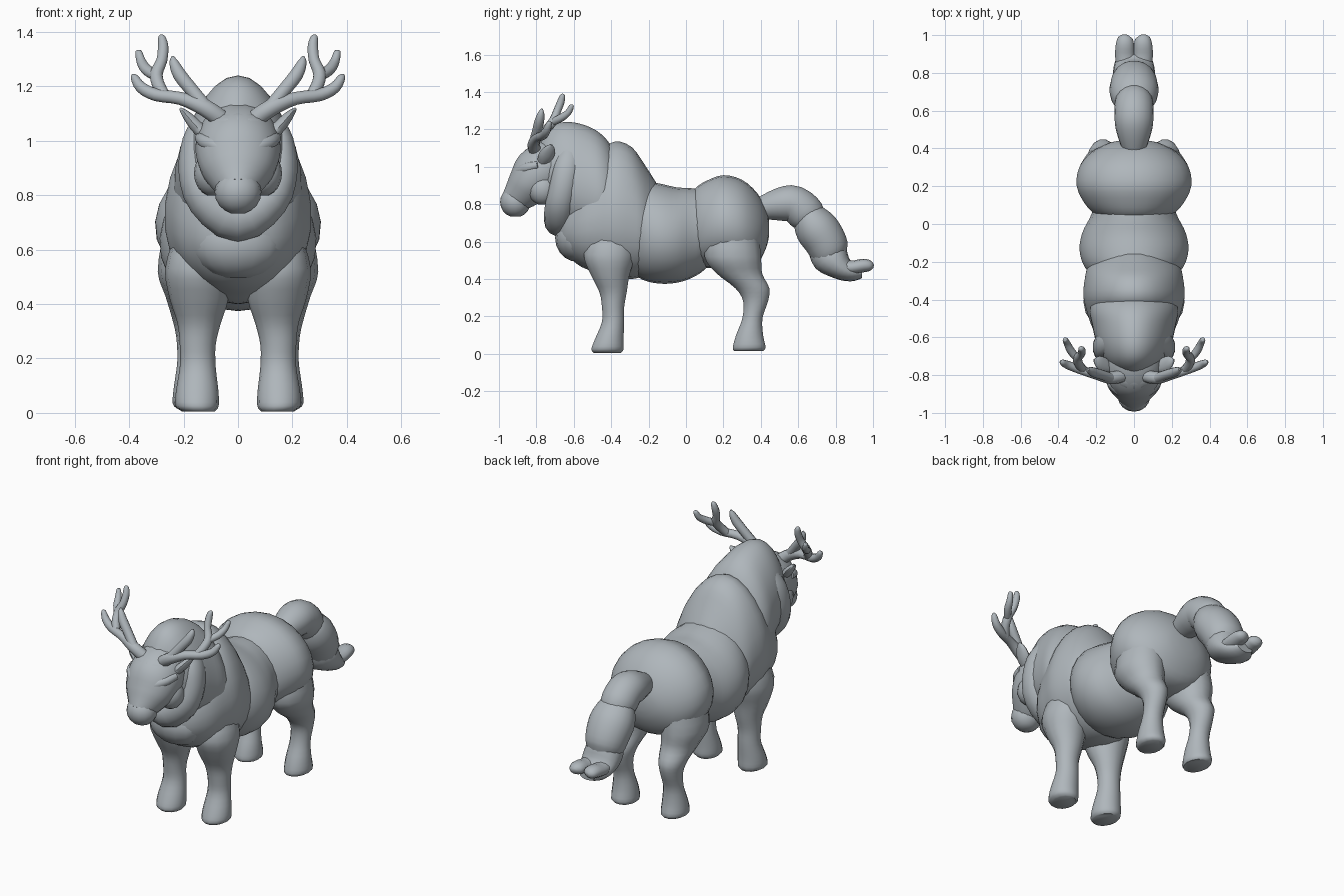
import bpy, bmesh, math
from mathutils import Vector

grey = bpy.data.materials.new("stone grey")
grey.diffuse_color = (0.43, 0.47, 0.50, 1)


def catmull(pts, steps):
    """Smoothly resample a list of station tuples."""
    out = []
    for i in range(len(pts) - 1):
        p0, p1 = pts[max(i - 1, 0)], pts[i]
        p2, p3 = pts[i + 1], pts[min(i + 2, len(pts) - 1)]
        for s in range(steps):
            t = s / steps
            out.append([0.5 * (2 * b + (c - a) * t + (2 * a - 5 * b + 4 * c - d) * t * t
                               + (3 * b - a - 3 * c + d) * t ** 3)
                        for a, b, c, d in zip(p0, p1, p2, p3)])
    return out + [list(pts[-1])]


def skin(name, rings, mirror):
    """Bridge rings of points, cap both ends, and optionally mirror across x."""
    bm = bmesh.new()
    rows = [[bm.verts.new(p) for p in ring] for ring in rings]
    n = len(rows[0])
    for a, b in zip(rows, rows[1:]):
        for i in range(n):
            bm.faces.new((a[i], a[(i + 1) % n], b[(i + 1) % n], b[i]))
    bm.faces.new(rows[0])
    bm.faces.new(rows[-1])
    bmesh.ops.recalc_face_normals(bm, faces=bm.faces)
    me = bpy.data.meshes.new(name)
    bm.to_mesh(me)
    bm.free()
    me.materials.append(grey)
    ob = bpy.data.objects.new(name, me)
    bpy.context.collection.objects.link(ob)
    if mirror:
        m = ob.modifiers.new("mirror", 'MIRROR')
        m.use_mirror_merge = False
    return ob


def trunk(name, stations, pear=0.0, n=24):
    """Upright rings along y: (y, bottom, top, half width); pear widens the lower half."""
    rings = []
    for y, lo, hi, w in catmull(stations, 3):
        ring = []
        for i in range(n):
            a = math.tau * i / n
            ring.append((w * math.cos(a) * (1 - pear * math.sin(a)), y,
                         (lo + hi) / 2 + (hi - lo) / 2 * math.sin(a)))
        rings.append(ring)
    return skin(name, rings, False)


def limb(name, stations, mirror=True, ref=(1, 0, 0), n=12, steps=3, level=False):
    """Rings square to a path: (x, y, z, radius along ref, other radius)."""
    st = catmull(stations, steps)
    c = [Vector(s[:3]) for s in st]
    rings = []
    for i, s in enumerate(st):
        t = (c[min(i + 1, len(c) - 1)] - c[max(i - 1, 0)]).normalized()
        if level:
            t = Vector((0, 0, 1))
        u = Vector(ref)
        u = (u - t * u.dot(t)).normalized()
        v = t.cross(u)
        rings.append([c[i] + u * s[3] * math.cos(math.tau * k / n)
                      + v * s[4] * math.sin(math.tau * k / n) for k in range(n)])
    return skin(name, rings, mirror)


def blob(name, loc, r, mirror=False):
    """Ellipsoid built from latitude rings."""
    rings = []
    for j in range(1, 10):
        a = math.pi * j / 10
        rings.append([(loc[0] + r[0] * math.sin(a) * math.cos(b),
                       loc[1] + r[1] * math.sin(a) * math.sin(b),
                       loc[2] + r[2] * math.cos(a))
                      for b in (math.tau * k / 16 for k in range(16))])
    return skin(name, rings, mirror)


# Body lobes, rear to front
trunk("hindquarters", [(.01, .52, .82, .13), (.05, .47, .885, .205), (.11, .46, .925, .262), (.2, .455, .955, .303),
                       (.3, .45, .93, .29), (.38, .48, .86, .225), (.43, .57, .77, .13), (.445, .64, .70, .04)], .06)
trunk("barrel", [(-.32, .45, .88, .18), (-.23, .395, .92, .26), (-.14, .375, .91, .288), (-.05, .38, .89, .275),
                 (.03, .405, .885, .235), (.1, .45, .87, .2), (.16, .52, .8, .12)], .06)
trunk("shoulders", [(-.68, .58, .74, .07), (-.64, .53, .84, .15), (-.56, .465, .97, .215), (-.46, .43, 1.08, .25),
                    (-.38, .405, 1.135, .268), (-.29, .4, 1.105, .26), (-.22, .42, 1.01, .24),
                    (-.15, .47, .9, .17)], .14)
trunk("mane", [(-.79, .9, 1.11, .07), (-.75, .8, 1.18, .13), (-.7, .72, 1.225, .17), (-.63, .67, 1.24, .198),
               (-.54, .62, 1.222, .218), (-.46, .6, 1.18, .232), (-.4, .62, 1.11, .21), (-.36, .7, 1.0, .14)], .18)

# Fur ruff hugging the jaw, and the chest below it
side = [(.13, -.62, 1.08, .05, .03), (.155, -.635, 1.0, .07, .05), (.155, -.655, .89, .075, .065),
        (.115, -.675, .785, .08, .075)]
ruff = side + [(0, -.675, .715, .085, .09)] + [(-p[0],) + p[1:] for p in reversed(side)]
limb("ruff", ruff, False, (0, 1, 0), 14)
blob("chest", (0, -.575, .62), (.17, .125, .13))

# Legs
limb("front_leg", [(.145, -.42, .005, .06, .075), (.15, -.42, .025, .079, .088), (.15, -.41, .08, .078, .078),
                   (.148, -.39, .17, .066, .061), (.148, -.39, .25, .066, .061), (.143, -.39, .33, .08, .075),
                   (.143, -.405, .42, .108, .105), (.15, -.41, .53, .118, .14), (.14, -.39, .66, .09, .11)],
     n=14, level=True)
limb("hind_leg", [(.16, .335, .015, .062, .08), (.165, .338, .035, .075, .09), (.165, .34, .1, .07, .074),
                  (.165, .355, .19, .058, .055), (.165, .372, .28, .062, .068), (.165, .355, .35, .078, .093),
                  (.165, .285, .43, .102, .125), (.17, .25, .52, .125, .155), (.15, .25, .66, .125, .14)],
     n=14, level=True)

# Tail lobes and split tip
limb("tail_base", [(0, .37, .77, .05, .05), (0, .43, .785, .075, .07), (0, .51, .8, .098, .092),
                   (0, .58, .8, .103, .1), (0, .65, .74, .1, .1), (0, .69, .68, .06, .06)], False, n=18)
limb("tail_middle", [(0, .62, .775, .05, .05), (0, .645, .745, .1, .085), (0, .69, .68, .128, .115),
                     (0, .74, .61, .126, .115), (0, .78, .53, .105, .1), (0, .82, .48, .05, .05)], False, n=18)
limb("tail_end", [(0, .72, .59, .08, .08), (0, .77, .52, .108, .1), (0, .83, .46, .108, .068),
                  (0, .89, .432, .088, .046), (0, .94, .43, .05, .025)], False, n=16)
limb("tail_tip", [(.04, .82, .46, .05, .04), (.048, .89, .462, .052, .036), (.048, .95, .472, .048, .036),
                  (.045, .985, .47, .038, .028), (.042, 1.0, .467, .015, .012)])

# Head
limb("head", [(0, -.64, 1.03, .12, .11), (0, -.72, 1.01, .15, .135), (0, -.79, .96, .156, .145),
              (0, -.845, .9, .14, .118), (0, -.885, .855, .108, .097), (0, -.93, .81, .065, .07)], False, n=18)
blob("muzzle", (0, -.912, .812), (.086, .082, .083))
blob("cheek", (.09, -.765, .88), (.072, .08, .085), True)
blob("forehead", (0, -.8, 1.03), (.125, .09, .08))
limb("brow", [(.02, -.915, .945, .02, .02), (.07, -.888, .975, .027, .027), (.115, -.845, .995, .029, .029),
              (.14, -.79, 1.01, .02, .02)], ref=(0, 0, 1), n=10)
limb("ear", [(.12, -.77, 1.02, .025, .025), (.155, -.75, 1.055, .042, .024), (.19, -.73, 1.095, .032, .016),
             (.212, -.72, 1.118, .006, .005)], ref=(0, 1, 0), n=10)


# Antlers: main beam, fork and tines
def antler(name, pts):
    limb(name, [p + (p[3],) for p in pts], ref=(0, 1, 0), n=10)


antler("antler_beam", [(.05, -.8, 1.07, .035), (.12, -.815, 1.12, .033), (.21, -.795, 1.155, .025),
                       (.3, -.765, 1.168, .024), (.355, -.745, 1.195, .022), (.38, -.732, 1.232, .015),
                       (.384, -.73, 1.245, .005)])
antler("antler_inner_tine", [(.11, -.82, 1.11, .028), (.165, -.8, 1.18, .026), (.213, -.785, 1.24, .026),
                             (.235, -.775, 1.285, .018), (.24, -.77, 1.31, .005)])
antler("antler_fork", [(.265, -.775, 1.16, .022), (.29, -.745, 1.2, .024), (.3, -.71, 1.245, .024),
                       (.28, -.69, 1.295, .021), (.275, -.67, 1.345, .02), (.28, -.66, 1.38, .014),
                       (.28, -.658, 1.39, .004)])
antler("antler_outer_tine", [(.295, -.72, 1.235, .02), (.335, -.67, 1.26, .021), (.355, -.63, 1.29, .018),
                             (.365, -.612, 1.325, .013), (.366, -.61, 1.333, .004)])

# Soft shading with crisp creases
bpy.ops.object.select_all(action='SELECT')
bpy.context.view_layer.objects.active = bpy.data.objects["head"]
bpy.ops.object.shade_smooth_by_angle(angle=math.radians(45))
